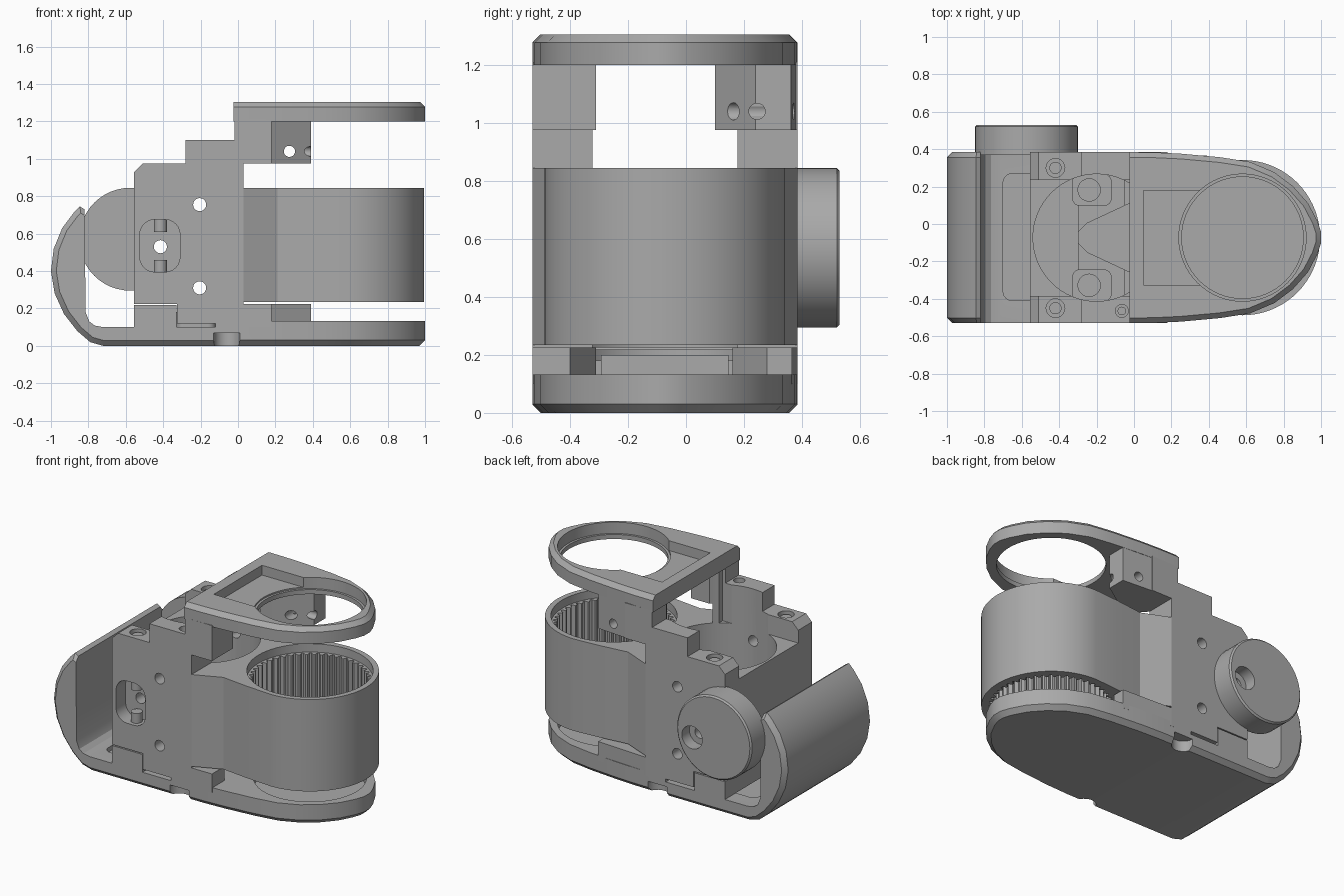
import bpy, bmesh, math
from mathutils import Vector

if "Cube" in bpy.data.objects:
    bpy.data.objects.remove(bpy.data.objects["Cube"])

CY = -0.073          # centre line of the housing
HALF = 0.457         # half depth of the housing
FRONT, BACK = CY - HALF, CY + HALF
RING = (0.58, CY)    # drum centre
BORE = (-0.2, CY)    # centre of the round well

grey = bpy.data.materials.new("plain grey")
grey.use_nodes = True
GREY = (0.4, 0.4, 0.4, 1)
grey.diffuse_color = GREY
grey.node_tree.nodes["Principled BSDF"].inputs["Base Color"].default_value = GREY


def prism(name, pts, lo, hi, axis="Z", chamfer=0, rule=None):
    """Extrude a 2D outline along an axis; chamfer the edges picked by the rule."""
    def place(a, b, h):
        return {"Z": (a, b, h), "Y": (a, h, b), "X": (h, a, b)}[axis]
    bm = bmesh.new()
    low = [bm.verts.new(place(a, b, lo)) for a, b in pts]
    high = [bm.verts.new(place(a, b, hi)) for a, b in pts]
    bm.faces.new(low)
    bm.faces.new(high)
    n = len(pts)
    for i in range(n):
        j = (i + 1) % n
        bm.faces.new((low[i], low[j], high[j], high[i]))
    bmesh.ops.recalc_face_normals(bm, faces=bm.faces)
    if chamfer:
        edges = [e for e in bm.edges if rule((e.verts[0].co + e.verts[1].co) / 2)]
        bmesh.ops.bevel(bm, geom=edges, offset=chamfer, segments=1, affect="EDGES")
    mesh = bpy.data.meshes.new(name)
    bm.to_mesh(mesh)
    bm.free()
    mesh.materials.append(grey)
    ob = bpy.data.objects.new(name, mesh)
    bpy.context.collection.objects.link(ob)
    return ob


def circle(c, r, n=48):
    return [(c[0] + r * math.cos(2 * math.pi * i / n),
             c[1] + r * math.sin(2 * math.pi * i / n)) for i in range(n)]


def rect(a0, b0, a1, b1):
    return [(a0, b0), (a1, b0), (a1, b1), (a0, b1)]


def round_rect(a0, b0, a1, b1, r, n=6):
    pts = []
    for k, (a, b) in enumerate(rect(a0 + r, b0 + r, a1 - r, b1 - r)):
        for i in range(n + 1):
            t = math.pi * (1 + k / 2 + i / n / 2)
            pts.append((a + r * math.cos(t), b + r * math.sin(t)))
    return pts


def mirrored(half):
    """Close an outline of (x, half width) about the centre line."""
    return [(x, CY - w) for x, w in half] + [(x, CY + w) for x, w in reversed(half)]


def cut(targets, *shape, **kw):
    cutter = prism("cutter", *shape, **kw)
    cutter.hide_render = True
    for ob in targets:
        mod = ob.modifiers.new("cut", "BOOLEAN")
        mod.operation, mod.solver, mod.object = "DIFFERENCE", "EXACT", cutter
        bpy.context.view_layer.objects.active = ob
        bpy.ops.object.modifier_apply(modifier=mod.name)
    bpy.data.objects.remove(cutter)


def nose(x0):
    return mirrored([(x0, HALF), (0.1, 0.456), (0.25, 0.449), (0.46, 0.43), (0.62, 0.405),
                     (0.75, 0.35), (0.85, 0.275), (0.93, 0.185), (0.98, 0.09), (1, 0.03)])


# Curved grip with the rear half of the floor
grip = prism("grip", [
    (0, 0), (-0.72, 0), (-0.79, 0.02), (-0.86, 0.08), (-0.93, 0.17), (-0.98, 0.28),
    (-1, 0.4), (-0.985, 0.52), (-0.94, 0.63), (-0.88, 0.71), (-0.845, 0.745), (-0.82, 0.73),
    (-0.815, 0.18), (-0.795, 0.13), (-0.765, 0.108), (-0.72, 0.1), (0, 0.1)],
    FRONT, BACK, "Y", 0.028,
    lambda m: (m.x < -0.83 or m.z < 0.05) and m.x < -0.01 and not CY - 0.4 < m.y < CY + 0.4)
cut([grip], round_rect(-0.7, -0.41, -0.3, 0.27, 0.05), 0.07, 0.2)

# Rounded base plate
base = prism("base_plate", nose(-0.05), 0, 0.132, "Z", 0.03,
             lambda m: m.z < 0.01 and m.x > -0.04)
cut([base], circle(RING, 0.34), 0.06, 0.3)
for side in (FRONT, BACK):
    cut([grip, base], circle((-0.06, side), 0.07, 24), -0.1, 0.07)

# Main block with stepped shoulders
main = prism("main_block", [
    (-0.555, 0.225), (-0.325, 0.225), (-0.325, 0.12), (-0.12, 0.12), (-0.12, 0.1), (0.03, 0.1),
    (0.03, 0.975), (0.18, 0.975), (0.18, 1.21), (-0.02, 1.21), (-0.02, 1.1), (-0.28, 1.1),
    (-0.28, 0.975), (-0.51, 0.975), (-0.555, 0.93)], FRONT, BACK, "Y")
foot = prism("rear_foot", rect(-0.555, 0.1, -0.33, 0.218), FRONT, BACK, "Y")
cut([main], rect(-0.7, -0.385, 0, 0.235), 0.845, 1.4)
cut([main], rect(-0.1, -0.31, 0.4, 0.1), 0.845, 1.4)

# Drum housing joined to the block by sloping webs
arc = [(RING[0] + 0.415 * math.sin(t), 0.415 * math.cos(t))
       for t in (math.pi / 2 * i / 18 for i in range(18))]
drum = prism("gear_drum", mirrored([(0.03, HALF), (0.21, 0.38), (0.4, 0.402)] + arc + [(0.995, 0.006)]),
             0.235, 0.845)
teeth = 48
gear = []
for i in range(teeth * 4):
    r = 0.345 if i % 4 < 2 else 0.368
    t = 2 * math.pi * i / (teeth * 4)
    gear.append((RING[0] + r * math.cos(t), RING[1] + r * math.sin(t)))
cut([drum], gear, 0.1, 1)
cut([drum], circle(RING, 0.38, 64), 0.79, 1)

# Round well through block, foot and drum web
cut([main, foot, drum], circle(BORE, 0.34, 64), 0.05, 1.4)

# Screw seats on the shoulders
for x, y, r, z in ((-0.42, 0.3, 0.05, 0.93), (-0.42, -0.45, 0.05, 0.93), (-0.065, -0.465, 0.035, 1.0)):
    cut([main], circle((x, y), r, 20), z, 1.15)
    prism("screw", circle((x, y), r * 0.65, 20), z - 0.02, z + 0.03)

# Round winding knob on the back
knob = prism("knob", circle((-0.575, 0.57), 0.275, 48), BACK - 0.015, 0.53, "Y", 0.01,
             lambda m: m.y > 0.52)

# Cross holes and the front recess
for x, z in ((-0.415, 0.53), (-0.205, 0.755), (-0.205, 0.31)):
    cut([main, knob], circle((x, z), 0.035, 20), -1, 1, axis="Y")
cut([knob], circle((-0.415, 0.53), 0.075, 24), 0.45, 0.6, axis="Y")
cut([main], round_rect(-0.525, 0.395, -0.31, 0.675, 0.08), -0.6, -0.43, axis="Y")
for z in (0.395, 0.61):
    prism("recess_pin", circle((-0.415, -0.47), 0.035, 20), z, z + 0.065)

# Lower side blocks and slanted lug
prism("lower_front_block", [(0.03, FRONT), (0.18, FRONT), (0.18, -0.4), (0.03, -0.31)], 0.1, 0.225)
prism("lower_back_block", [(0.03, BACK), (0.39, 0.365), (0.39, 0.28), (0.18, 0.16), (0.03, 0.16)],
      0.1, 0.225)

# Upper slanted lug with a cross hole
lug = prism("upper_lug", [(0.15, 0.381), (0.39, 0.362), (0.39, 0.24), (0.18, 0.1), (0.15, 0.1)],
            0.975, 1.21)
cut([lug], circle((0.275, 1.04), 0.03, 20), -1, 1, axis="Y")
cut([lug], circle((0.245, 1.04), 0.028, 20), 0.25, 1, axis="X")

# Wedge and pads on the floor of the well
prism("floor_wedge", [(-0.3, CY - 0.03), (-0.25, CY - 0.08), (0.05, CY - 0.22),
                      (0.05, CY + 0.22), (-0.25, CY + 0.08), (-0.3, CY + 0.03)], 0.07, 0.2)
for s in (-1, 1):
    y = CY + s * 0.255
    pad = prism("floor_pad", round_rect(-0.33, y - 0.085, -0.12, y + 0.085, 0.04), 0.07, 0.18)
    cut([pad], circle((-0.24, y), 0.06, 20), 0.12, 0.3)

# Upper plate with stepped ring opening and a shallow tray
top = prism("upper_plate", nose(-0.025), 1.2, 1.305, "Z", 0.028,
            lambda m: m.z > 1.3 and m.x > -0.01)
cut([top], rect(0.05, -0.325, 0.42, 0.18), 1.24, 1.4)
cut([top], circle(RING, 0.34, 64), 1.23, 1.4)
cut([top], circle(RING, 0.325, 64), 1.1, 1.4)

# Smooth the round parts, keep corners crisp
bpy.ops.object.select_all(action="DESELECT")
for ob in bpy.context.collection.objects:
    if ob.type == "MESH" and grey.name in ob.data.materials:
        ob.select_set(True)
        bpy.context.view_layer.objects.active = ob
bpy.ops.object.shade_smooth_by_angle(angle=math.radians(25))
